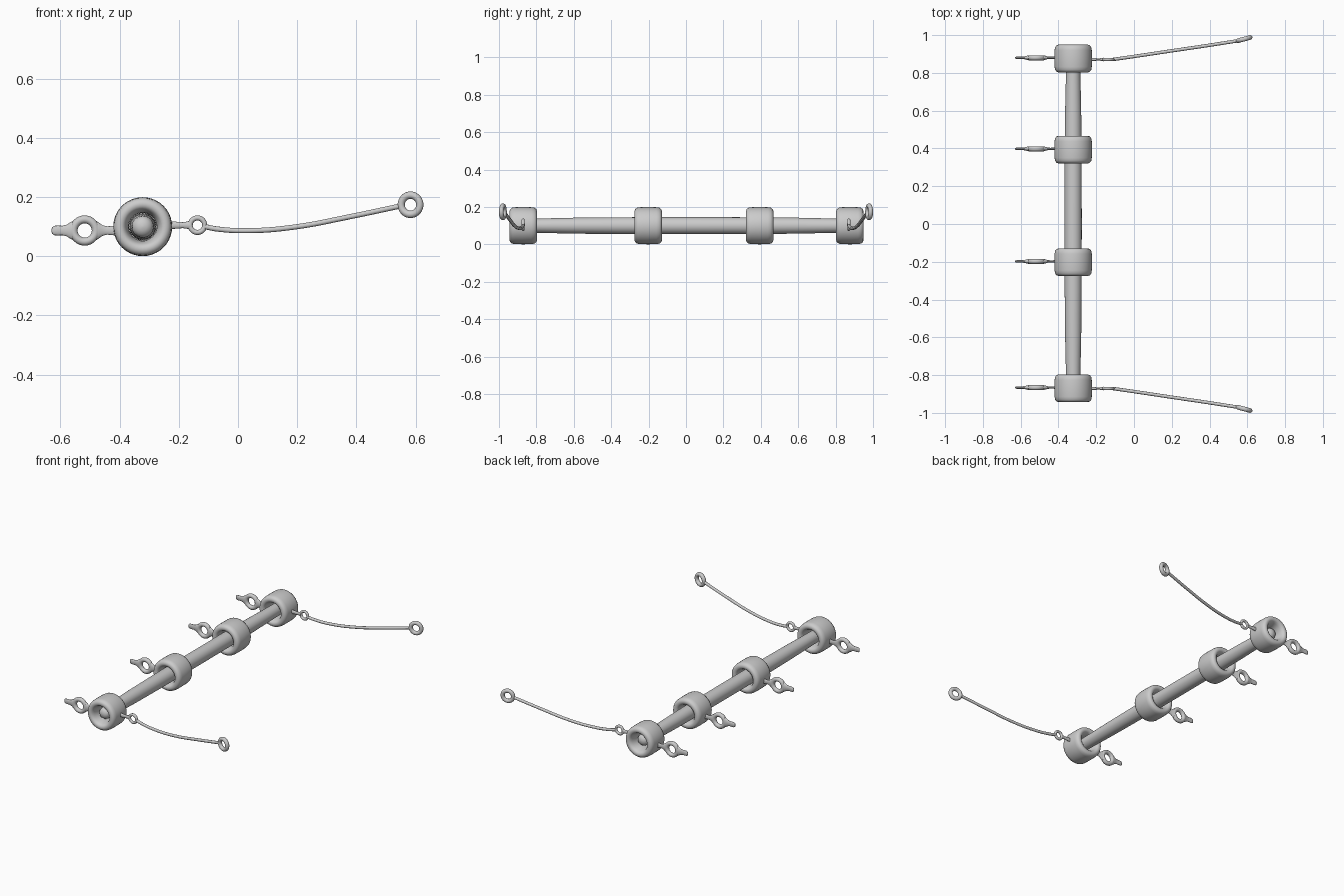
import bpy, bmesh, math
from mathutils import Matrix, Vector

if "Cube" in bpy.data.objects:
    bpy.data.objects.remove(bpy.data.objects["Cube"])

BAR_X, BAR_Z = -0.322, 0.1
COLLARS = [0.876, 0.394, -0.202, -0.87]


def smooth(ob, angle=50):
    bpy.ops.object.select_all(action='DESELECT')
    ob.select_set(True)
    bpy.context.view_layer.objects.active = ob
    bpy.ops.object.shade_smooth_by_angle(angle=math.radians(angle))


def lathe(name, profile, axis, loc, closed=False, segs=40, scale=(1, 1, 1)):
    """Revolve (position along axis, radius) points about the X or Y axis."""
    bm = bmesh.new()
    rings = []
    for t, r in profile:
        ring = []
        for i in range(segs):
            a = 2 * math.pi * i / segs
            u, v = r * math.cos(a), r * math.sin(a)
            co = (t, u, v) if axis == 'X' else (u, t, v)
            ring.append(bm.verts.new([c * s for c, s in zip(co, scale)]))
        rings.append(ring)
    n = len(rings)
    for k in range(n if closed else n - 1):
        a, b = rings[k], rings[(k + 1) % n]
        for i in range(segs):
            j = (i + 1) % segs
            bm.faces.new((a[i], a[j], b[j], b[i]))
    if not closed:
        bm.faces.new(rings[0])
        bm.faces.new(rings[-1])
    bmesh.ops.recalc_face_normals(bm, faces=bm.faces)
    me = bpy.data.meshes.new(name)
    bm.to_mesh(me)
    bm.free()
    ob = bpy.data.objects.new(name, me)
    ob.location = loc
    bpy.context.collection.objects.link(ob)
    smooth(ob)
    return ob


def eye(name, loc, major, minor, yaw=0):
    """Upright ring whose hole faces along Y."""
    bpy.ops.mesh.primitive_torus_add(
        location=loc, rotation=(math.pi / 2, 0, yaw), major_radius=major,
        minor_radius=minor, major_segments=36, minor_segments=14)
    ob = bpy.context.object
    ob.name = name
    smooth(ob)


def wire(name, points, radius):
    cu = bpy.data.curves.new(name, 'CURVE')
    cu.dimensions = '3D'
    cu.bevel_depth = radius
    cu.bevel_resolution = 3
    cu.resolution_u = 8
    cu.use_fill_caps = True
    sp = cu.splines.new('BEZIER')
    sp.bezier_points.add(len(points) - 1)
    for bp, p in zip(sp.bezier_points, points):
        bp.co = p
        bp.handle_left_type = bp.handle_right_type = 'AUTO'
    ob = bpy.data.objects.new(name, cu)
    bpy.context.collection.objects.link(ob)
    bpy.ops.object.select_all(action='DESELECT')
    ob.select_set(True)
    bpy.context.view_layer.objects.active = ob
    bpy.ops.object.convert(target='MESH')
    smooth(bpy.context.object)


# long bar, slightly tapered with domed ends
half = [(0, 0.0455), (0.35, 0.045), (0.6, 0.0425), (0.8, 0.038), (0.885, 0.037),
        (0.9, 0.034), (0.911, 0.026), (0.917, 0.014), (0.919, 0.002)]
bar = [(-t, r) for t, r in reversed(half[1:])] + half
lathe('bar', bar, 'Y', (BAR_X, 0, BAR_Z))

# rounded collars with flared openings
side = [(0.044, 0.0985), (0.059, 0.096), (0.069, 0.089), (0.073, 0.079),
        (0.072, 0.069), (0.066, 0.061), (0.054, 0.055), (0.03, 0.049)]
collar = [(0, 0.0995)] + side + [(0, 0.046)] + [(-t, r) for t, r in reversed(side)]
for i, y in enumerate(COLLARS):
    lathe(f'collar_{i}', collar, 'Y', (BAR_X, y, BAR_Z), closed=True)

# pointed eyelet behind each collar
tip = [(-0.112, 0.004), (-0.11, 0.011), (-0.103, 0.016), (-0.09, 0.0165), (-0.075, 0.016),
       (-0.06, 0.02), (-0.048, 0.028), (-0.038, 0.033), (-0.031, 0.028)]
neck = [(0.031, 0.028), (0.038, 0.033), (0.048, 0.027), (0.06, 0.018), (0.075, 0.014),
        (0.09, 0.015), (0.12, 0.019)]
for i, y in enumerate(COLLARS):
    loc = (-0.518, y + 0.004, 0.087)
    eye(f'eyelet_{i}', loc, 0.0375, 0.0135)
    lathe(f'eyelet_tip_{i}', tip, 'X', loc, segs=20, scale=(1, 0.4, 1))
    lathe(f'eyelet_neck_{i}', neck, 'X', loc, segs=20, scale=(1, 0.4, 1))

# long curved wires with a small and a large ring on each end collar
stem = [(-0.1, 0.013), (-0.075, 0.012), (-0.05, 0.01), (-0.035, 0.012), (-0.023, 0.016)]
path = [(-0.112, 0.871, 0.1), (-0.07, 0.877, 0.092), (0.04, 0.893, 0.0865),
        (0.2, 0.917, 0.1), (0.37, 0.942, 0.132), (0.55, 0.97, 0.17)]
for s, label in ((1, 'back'), (-1, 'front')):
    loc = (-0.137, 0.871 * s, 0.105)
    eye(f'small_ring_{label}', loc, 0.0245, 0.0085)
    lathe(f'ring_stem_{label}', stem, 'X', loc, segs=20, scale=(1, 0.6, 1))
    wire(f'wire_{label}', [(x, y * s, z) for x, y, z in path], 0.009)
    eye(f'end_ring_{label}', (0.583, 0.979 * s, 0.174), 0.0325, 0.0125, 0.26 * s)
